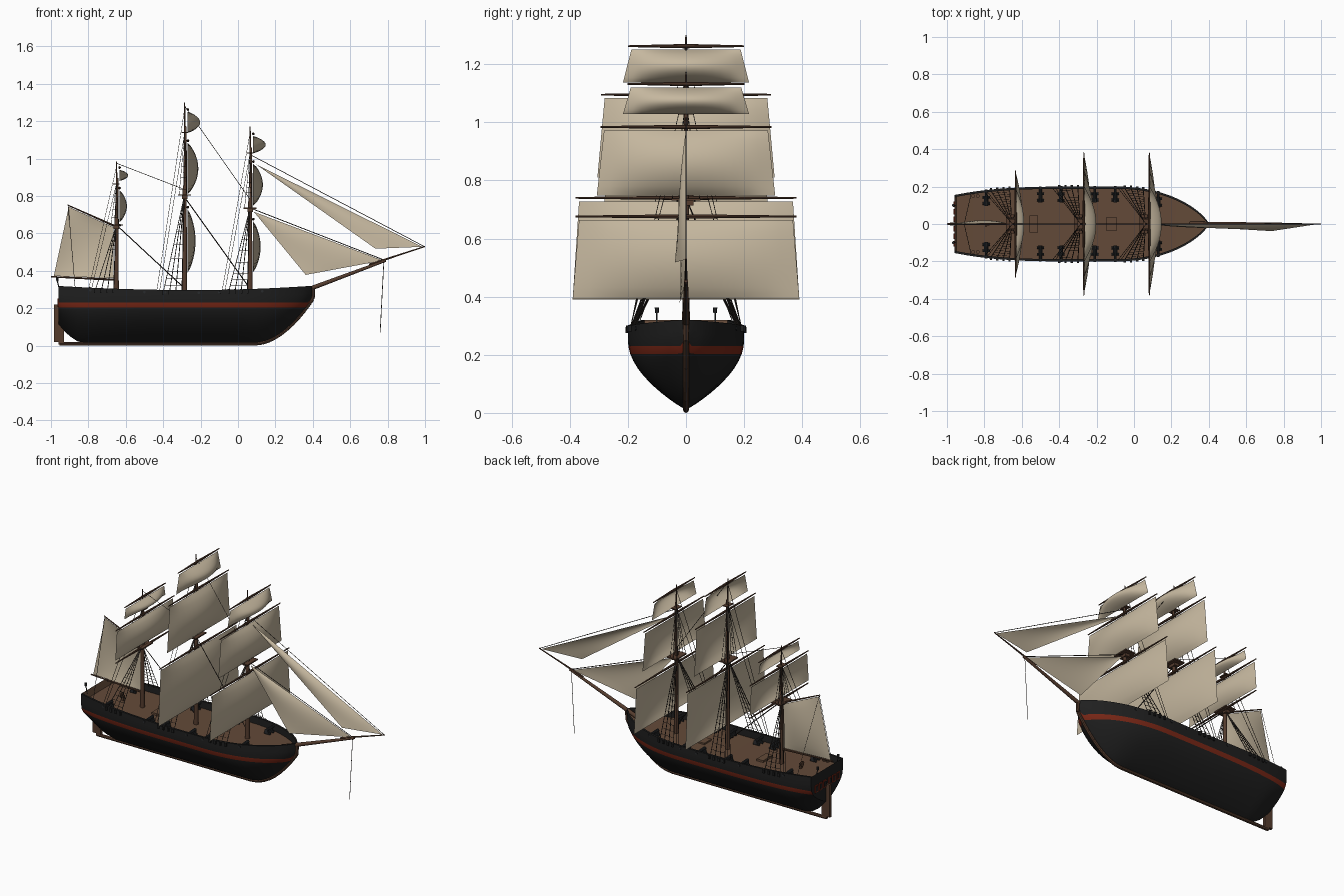
import bpy, bmesh, math
from mathutils import Vector, Matrix

if "Cube" in bpy.data.objects:
    bpy.data.objects.remove(bpy.data.objects["Cube"])


def material(name, r, g, b):
    m = bpy.data.materials.new(name)
    m.diffuse_color = (r, g, b, 1)
    m.use_nodes = True
    m.node_tree.nodes["Principled BSDF"].inputs["Base Color"].default_value = m.diffuse_color
    return m


BLACK = material("hull black", .014, .014, .014)
RED = material("stripe red", .19, .02, .008)
DECK = material("deck brown", .125, .068, .04)
SPAR = material("spar brown", .09, .045, .027)
SAIL = material("sail canvas", .56, .475, .345)
ROPE = material("rope dark", .03, .024, .02)
IRON = material("iron grey", .022, .024, .026)


def part(name, bm, *mats):
    me = bpy.data.meshes.new(name)
    bm.to_mesh(me)
    bm.free()
    for m in mats:
        me.materials.append(m)
    ob = bpy.data.objects.new(name, me)
    bpy.context.collection.objects.link(ob)
    return ob


def rod(bm, a, b, r1, r2=None, seg=4):
    a, b = Vector(a), Vector(b)
    d = b - a
    mat = Matrix.Translation((a + b) / 2) @ d.to_track_quat('Z', 'Y').to_matrix().to_4x4()
    bmesh.ops.create_cone(bm, cap_ends=True, segments=seg, radius1=r1,
                          radius2=r1 if r2 is None else r2, depth=d.length, matrix=mat)


def box(bm, c, s):
    bmesh.ops.create_cube(bm, size=1, matrix=Matrix.Translation(c) @ Matrix.Diagonal((*s, 1)))


# Hull lines: half width, bottom and rail height along x
def half_width(x):
    if x > -.1:
        return .2 * max(0, 1 - ((x + .1) / .5) ** 2.2) ** .75
    return .2 - .045 * max(0, (-.3 - x) / .66) ** 3


def bottom(x):
    if x > .09:
        return .012 + .24 * ((x - .09) / .31) ** 1.9
    return .012 + .1 * max(0, (-.82 - x) / .14) ** 1.7


def rail(x):
    return .297 + (.025 if x > -.25 else .02) * ((x + .25) / .68) ** 2


def deck(x):
    return rail(x) - .042


# Hull, bulwark and deck lofted as one shell
def section(x, first):
    w, b, t = half_width(x), bottom(x), rail(x)
    lo = max(.203, b + .006)
    hi = max(.23, b + .012)
    zs = [b + (lo - b) * (i / 10) ** 1.3 for i in range(11)] + [hi, (hi + t) / 2, t]
    zk = max(.25, b + .05)
    pts = [(w * math.sin(math.pi / 2 * min(1, (z - b) / (zk - b))) ** .85, z) for z in zs]
    d = t if first else deck(x)
    inner = max(w - .012, 0)
    return pts + [(inner, t), (inner, d), (0, d)]


xs = [-.96, -.948] + [-.94 + .04 * i for i in range(27)]
xs += [.12 + .28 * math.sin(math.pi / 2 * i / 18) for i in range(1, 19)]
bm = bmesh.new()
rings = []
for k, x in enumerate(xs):
    half = section(x, k == 0)
    ring = half + [(-y, z) for y, z in half[-2:0:-1]]
    rings.append([bm.verts.new((x, y, z)) for y, z in ring])
n, last = len(rings[0]), len(half) - 2
for r, s in zip(rings, rings[1:]):
    for j in range(n):
        f = bm.faces.new((r[j], r[(j + 1) % n], s[(j + 1) % n], s[j]))
        row = min(j, n - 1 - j)
        f.material_index = 1 if row == 10 else 2 if row == last else 0
bm.faces.new(rings[0])
bmesh.ops.remove_doubles(bm, verts=bm.verts, dist=1e-5)
bmesh.ops.recalc_face_normals(bm, faces=bm.faces)
part("hull", bm, BLACK, RED, DECK)

# Keel and stem
bm = bmesh.new()
path = [(-.955, 0, .01)] + [(x, 0, bottom(x) - .002) for x in (.09, .13, .17, .21, .25, .29, .33, .36, .385, .4)]
path.append((.403, 0, .31))
for a, b in zip(path, path[1:]):
    rod(bm, a, b, .01, seg=8)
part("keel_and_stem", bm, SPAR)

# Rudder and stern post
bm = bmesh.new()
box(bm, (-.972, 0, .12), (.024, .016, .2))
box(bm, (-.945, 0, .06), (.032, .016, .11))
part("rudder", bm, SPAR)

# Stern windows: red frames with dark panes
frames, panes = bmesh.new(), bmesh.new()
for y in (-.105, -.065, -.025, .025, .065, .105):
    box(frames, (-.961, y, .23), (.006, .03, .045))
    box(panes, (-.963, y, .23), (.006, .018, .03))
part("stern_window_frames", frames, RED)
part("stern_window_panes", panes, BLACK)

# Stern lanterns
bm = bmesh.new()
for y in (-.1, .1):
    rod(bm, (-.955, y, .3), (-.966, y, .345), .003, seg=6)
    rod(bm, (-.966, y, .343), (-.966, y, .363), .006, .008, 6)
part("stern_lanterns", bm, IRON)

# Cannons on carriages
barrels, carriages = bmesh.new(), bmesh.new()
for x in (-.79, -.5, -.39, -.21, -.1, .13):
    w, d = half_width(x), deck(x)
    for s in (-1, 1):
        y = s * (w - .05)
        rod(barrels, (x, y - s * .035, d + .028), (x, y + s * .053, d + .028), .010, .007, 10)
        box(carriages, (x, y - s * .008, d + .014), (.022, .05, .016))
        for dy in (-.022, .012):
            rod(carriages, (x - .019, y + s * dy, d + .007), (x + .019, y + s * dy, d + .007), .007, seg=8)
part("cannon_barrels", barrels, IRON)
part("cannon_carriages", carriages, IRON)

# Deck fittings: hatches, helm, barrels
bm = bmesh.new()
box(bm, (-.535, 0, deck(-.535) + .005), (.045, .09, .014))
box(bm, (-.12, 0, deck(-.12) + .004), (.06, .07, .01))
for x, y in ((-.86, .15), (-.835, .15), (-.86, -.15), (-.835, -.15)):
    rod(bm, (x, y, deck(x)), (x, y, deck(x) + .022), .01, seg=10)
part("deck_fittings", bm, DECK)
bm = bmesh.new()
z = deck(-.78)
box(bm, (-.78, 0, z + .015), (.014, .014, .03))
rod(bm, (-.794, 0, z + .03), (-.788, 0, z + .03), .016, seg=12)
part("helm_wheel", bm, SPAR)


# Sail patch: bilinear between four corners with a belly
def sail(name, a, b, c, d, belly, n=14):
    a, b, c, d, belly = map(Vector, (a, b, c, d, belly))
    bm = bmesh.new()
    g = []
    for i in range(n + 1):
        u = i / n
        row = []
        for j in range(n + 1):
            v = j / n
            p = a.lerp(b, u).lerp(d.lerp(c, u), v)
            k = (4 * u * (1 - u)) * max(0, math.sin(math.pi * v)) ** .75
            row.append(bm.verts.new(p + belly * k))
        g.append(row)
    for i in range(n):
        for j in range(n):
            bm.faces.new((g[i][j], g[i + 1][j], g[i + 1][j + 1], g[i][j + 1]))
    bmesh.ops.remove_doubles(bm, verts=bm.verts, dist=1e-5)
    part(name, bm, SAIL)


# Shrouds on both sides, joined by ratlines
def shrouds(bm, feet, head, steps, r):
    for s in (-1, 1):
        lines = [(Vector((x, s * y, z)), Vector((head[0], s * .006, head[1]))) for x, y, z in feet]
        for a, b in lines:
            rod(bm, a, b, r)
        for (a, b), (c, d) in zip(lines, lines[1:]):
            for i in range(1, steps):
                t = i / steps * .92
                rod(bm, a.lerp(b, t), c.lerp(d, t), r * .55, seg=3)


# name, x, lower platform z, crosstree z, top z, sails (top z, foot z, head half, foot half, belly)
MASTS = [
    ("mizzen", -.65, .645, .865, .985,
     [("topsail", .83, .66, .272, .287, .04), ("topgallant", .94, .88, .187, .2, .047)]),
    ("main", -.285, .805, 1.14, 1.3,
     [("course", .728, .39, .368, .39, .042), ("topsail", 1.083, .81, .28, .305, .057),
      ("topgallant", 1.25, 1.137, .188, .217, .067)]),
    ("fore", .065, .735, 1.03, 1.17,
     [("course", .664, .393, .368, .39, .04), ("topsail", .972, .748, .282, .307, .052),
      ("topgallant", 1.12, 1.028, .19, .217, .067)]),
]
for name, x, z1, z2, z3, sails in MASTS:
    d = deck(x)
    # Mast in three stages
    bm = bmesh.new()
    rod(bm, (x, 0, d - .01), (x, 0, z1 + .05), .0135, .010, 14)
    rod(bm, (x + .004, 0, z1 - .02), (x + .004, 0, z2 + .03), .009, .006, 12)
    rod(bm, (x + .002, 0, z2 - .02), (x, 0, z3), .005, .0025, 8)
    part(name + "_mast", bm, SPAR)
    # Platforms
    bm = bmesh.new()
    box(bm, (x, 0, z1), (.07, .1, .007))
    box(bm, (x, 0, z1 - .012), (.03, .05, .017))
    box(bm, (x, 0, z2), (.035, .055, .005))
    part(name + "_platforms", bm, SPAR)
    # Yards and square sails
    yards = [(zt + .012, wt + .012) for _, zt, _, wt, _, _ in sails]
    if name == "mizzen":
        yards.append((.643, .285))
    bm = bmesh.new()
    for z, h in yards:
        for s in (-1, 1):
            rod(bm, (x + .017, 0, z), (x + .017, s * h, z), .0075, .003, 8)
    part(name + "_yards", bm, SPAR)
    for label, zt, zb, wt, wb, belly in sails:
        sx = x + .016
        sail(f"{name}_{label}_sail", (sx, -wt, zt), (sx, wt, zt), (sx, wb, zb), (sx, -wb, zb), (belly, 0, 0))
    # Standing rigging
    bm = bmesh.new()
    low = [(x - .015 - .033 * i, half_width(x - .015 - .033 * i) - .008, rail(x) - .01) for i in range(4)]
    shrouds(bm, low, (x - .003, z1 - .01), 13, .0022)
    shrouds(bm, [(x + .01 - .02 * i, .047, z1) for i in range(3)], (x, z2), 10, .0014)
    for s in (-1, 1):
        for dx, z in ((.135, z2), (.15, z3 - .03)):
            rod(bm, (x - dx, s * (half_width(x - dx) - .008), rail(x) - .01), (x, 0, z), .0014)
    part(name + "_shrouds", bm, ROPE)
    # Channels where the shrouds meet the hull
    bm = bmesh.new()
    for i in range(4):
        fx = low[i][0]
        for s in (-1, 1):
            box(bm, (fx, s * half_width(fx), rail(x) - .012), (.012, .016, .022))
    part(name + "_channels", bm, BLACK)

# Bowsprit and jibboom
bm = bmesh.new()
rod(bm, (.3, 0, .272), (.79, 0, .455), .013, .007, 12)
rod(bm, (.7, 0, .432), (1, 0, .53), .006, .003, 8)
part("bowsprit", bm, SPAR)

# Spanker boom, gaff and sail
bm = bmesh.new()
rod(bm, (-.655, 0, .352), (-1, 0, .368), .006, .004, 8)
rod(bm, (-.655, 0, .637), (-.912, 0, .752), .006, .003, 8)
part("spanker_spars", bm, SPAR)
sail("spanker_sail", (-.665, 0, .632), (-.905, 0, .742), (-.985, 0, .372), (-.665, 0, .36), (0, .02, 0))

# Headsails
sail("inner_jib_sail", (.085, 0, .715), (.085, 0, .715), (.775, 0, .455), (.362, -.022, .378), (0, -.012, 0))
sail("outer_jib_sail", (.095, 0, .97), (.095, 0, .97), (.985, 0, .528), (.735, -.038, .518), (0, -.012, 0))

# Stays between the masts and bowsprit
bm = bmesh.new()
for a, b, r in [((.067, 1.02), (.995, .53), .0018), ((.067, .735), (.785, .456), .0022),
                ((-.283, .79), (.06, .31), .0028), ((-.645, .64), (-.29, .31), .0028),
                ((-.65, .975), (-.287, .835), .0015), ((-.285, 1.28), (.062, .785), .0015),
                ((.78, .455), (.76, .07), .0018)]:
    rod(bm, (a[0], 0, a[1]), (b[0], 0, b[1]), r)
for s in (-1, 1):
    rod(bm, (-.908, 0, .748), (-.87, s * .165, .3), .0014)
part("stays", bm, ROPE)

# Smooth shading with sharp edges kept
for ob in bpy.context.scene.objects:
    ob.select_set(True)
    bpy.context.view_layer.objects.active = ob
bpy.ops.object.shade_smooth_by_angle(angle=math.radians(35))
